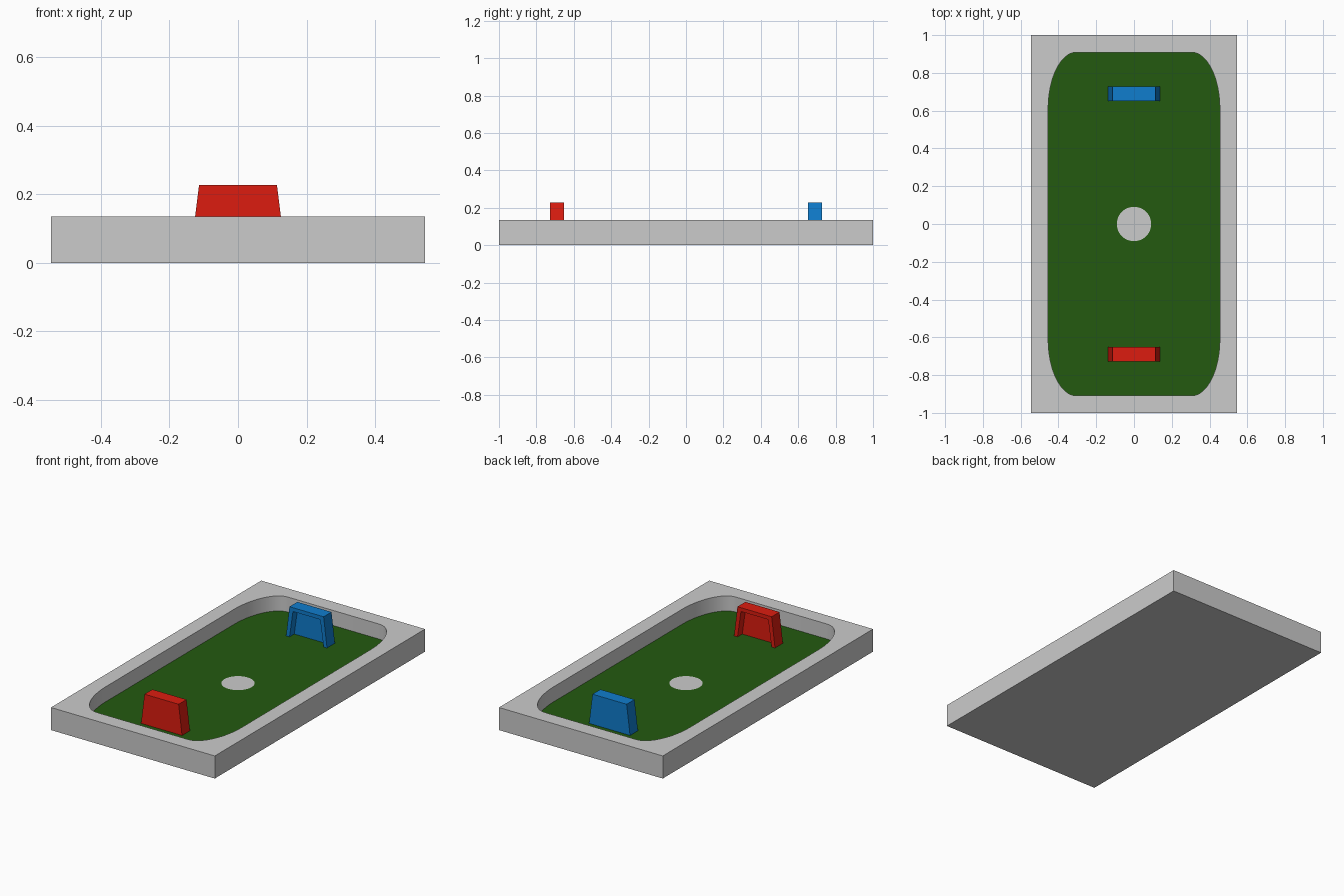
import bpy, bmesh
from math import sin, cos, pi

if "Cube" in bpy.data.objects:
    bpy.data.objects.remove(bpy.data.objects["Cube"])

HALF_X, HALF_Y, RIM_Z, FLOOR_Z = 0.5455, 1.0, 0.136, 0.0455
PITCH_X, PITCH_Y, CORNER_X, CORNER_Y = 0.4545, 0.909, 0.15, 0.30
STEPS = 16


def material(name, rgb):
    mat = bpy.data.materials.new(name)
    mat.diffuse_color = (*rgb, 1)
    mat.use_nodes = True
    mat.node_tree.nodes["Principled BSDF"].inputs["Base Color"].default_value = mat.diffuse_color
    return mat


def finish(bm, name, mat=None, smooth=False):
    bmesh.ops.recalc_face_normals(bm, faces=bm.faces)
    mesh = bpy.data.meshes.new(name)
    bm.to_mesh(mesh)
    bm.free()
    obj = bpy.data.objects.new(name, mesh)
    bpy.context.collection.objects.link(obj)
    if mat:
        mesh.materials.append(mat)
    if smooth:
        bpy.ops.object.select_all(action='DESELECT')
        obj.select_set(True)
        bpy.context.view_layer.objects.active = obj
        bpy.ops.object.shade_smooth_by_angle(angle=0.6)
    return obj


def ring(bm, points, z):
    return [bm.verts.new((x, y, z)) for x, y in points]


def walls(bm, a, b):
    for i in range(len(a)):
        j = (i + 1) % len(a)
        bm.faces.new((a[i], a[j], b[j], b[i]))


def loop_edges(bm, verts):
    return [bm.edges.get((v, verts[i - 1])) for i, v in enumerate(verts)]


def pitch_outline():
    pts = []
    for k, (sx, sy) in enumerate([(1, 1), (-1, 1), (-1, -1), (1, -1)]):
        for i in range(STEPS + 1):
            a = (k + i / STEPS) * pi / 2
            pts.append((sx * (PITCH_X - CORNER_X) + CORNER_X * cos(a),
                        sy * (PITCH_Y - CORNER_Y) + CORNER_Y * sin(a)))
    return pts


# Base tray: outer block, flat rim and pocket walls
bm = bmesh.new()
rect = [(HALF_X, HALF_Y), (-HALF_X, HALF_Y), (-HALF_X, -HALF_Y), (HALF_X, -HALF_Y)]
bottom, top = ring(bm, rect, 0), ring(bm, rect, RIM_Z)
lip, foot = ring(bm, pitch_outline(), RIM_Z), ring(bm, pitch_outline(), FLOOR_Z)
bm.faces.new(bottom)
walls(bm, bottom, top)
walls(bm, lip, foot)
bmesh.ops.triangle_fill(bm, use_beauty=True, normal=(0, 0, 1),
                        edges=loop_edges(bm, top) + loop_edges(bm, lip))
finish(bm, "tray", smooth=True)

# Green pitch closing the pocket
bm = bmesh.new()
bm.faces.new(ring(bm, pitch_outline(), FLOOR_Z))
finish(bm, "pitch", material("green", (0.017, 0.102, 0.005)))

# Centre spot
bm = bmesh.new()
circle = [(0.0909 * cos(i * pi / 24), 0.0909 * sin(i * pi / 24)) for i in range(48)]
bm.faces.new(ring(bm, circle, FLOOR_Z + 0.001))
finish(bm, "centre_spot")


# Goal: tapered block with a recess on the side facing the centre
def goal(name, side, mat):
    z0, z1, post, back, front, deep = FLOOR_Z, 0.2273, 0.023, 0.727, 0.652, 0.697
    bm = bmesh.new()

    def arch(y, inset):
        h = z1 - inset
        bot, top = 0.1364 - inset, 0.1136 - inset
        return [bm.verts.new((side * x, side * y, z)) for x, z in
                ((-bot, z0), (-top, h), (top, h), (bot, z0))]

    rear, face = arch(back, 0), arch(front, 0)
    mouth, net = arch(front, post), arch(deep, post)
    bm.faces.new(rear)
    bm.faces.new(net)
    for a, b in ((rear, face), (face, mouth), (mouth, net)):
        for i in range(3):
            bm.faces.new((a[i], a[i + 1], b[i + 1], b[i]))
    # underside
    bm.faces.new((rear[0], face[0], mouth[0], net[0], net[3], mouth[3], face[3], rear[3]))
    finish(bm, name, mat)


goal("blue_goal", 1, material("blue", (0.005, 0.205, 0.61)))
goal("red_goal", -1, material("red", (0.72, 0.012, 0.005)))
